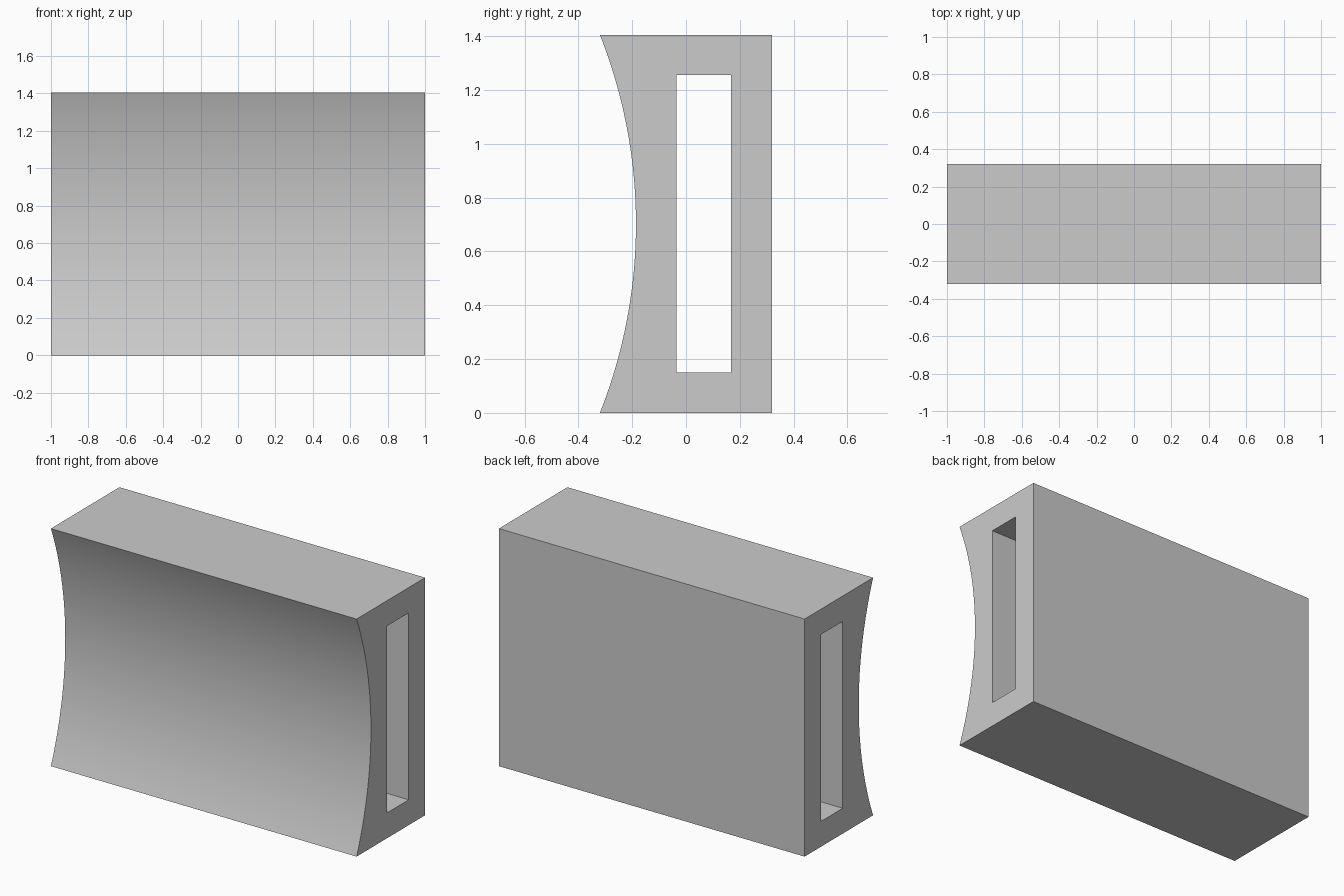
import bpy
import bmesh
from math import asin, sin, cos
from mathutils import Vector

cube = bpy.data.objects.get("Cube")
if cube:
    bpy.data.objects.remove(cube, do_unlink=True)

LENGTH, DEPTH, HEIGHT = 2.0, 0.64, 1.405
SAG = 0.134          # depth of the hollow in the front
ARC_STEPS = 48

# Flat grey material
grey = bpy.data.materials.new("plain grey")
grey.use_nodes = True
colour = (0.6, 0.6, 0.6, 1)
grey.diffuse_color = colour
grey.node_tree.nodes["Principled BSDF"].inputs["Base Color"].default_value = colour

# Outer profile (y, z): concave arc on the front, flat back
half = HEIGHT / 2
radius = (half ** 2 + SAG ** 2) / (2 * SAG)
sweep = asin(half / radius)
centre_y = -DEPTH / 2 + SAG - radius
outer = []
for i in range(ARC_STEPS + 1):
    a = sweep * (2 * i / ARC_STEPS - 1)
    outer.append((centre_y + radius * cos(a), half + radius * sin(a)))
outer += [(DEPTH / 2, HEIGHT), (DEPTH / 2, 0)]

# Slot profile running the whole length
slot = [(-0.036, 0.15), (-0.036, 1.255), (0.167, 1.255), (0.167, 0.15)]

# Fill the section between both outlines and extrude it along x
bm = bmesh.new()
edges = []
for loop in (outer, slot):
    verts = [bm.verts.new((-LENGTH / 2, y, z)) for y, z in loop]
    edges += [bm.edges.new((v, verts[(i + 1) % len(verts)])) for i, v in enumerate(verts)]
bmesh.ops.triangle_fill(bm, edges=edges, use_beauty=True, normal=Vector((-1, 0, 0)))
extruded = bmesh.ops.extrude_face_region(bm, geom=bm.faces[:], use_keep_orig=True)
moved = [g for g in extruded["geom"] if isinstance(g, bmesh.types.BMVert)]
bmesh.ops.translate(bm, verts=moved, vec=(LENGTH, 0, 0))
bmesh.ops.recalc_face_normals(bm, faces=bm.faces[:])

mesh = bpy.data.meshes.new("slotted_block")
bm.to_mesh(mesh)
bm.free()
mesh.materials.append(grey)
block = bpy.data.objects.new("slotted_block", mesh)
bpy.context.collection.objects.link(block)

# Smooth hollow, crisp edges
bpy.ops.object.select_all(action="DESELECT")
block.select_set(True)
bpy.context.view_layer.objects.active = block
bpy.ops.object.shade_smooth_by_angle()
